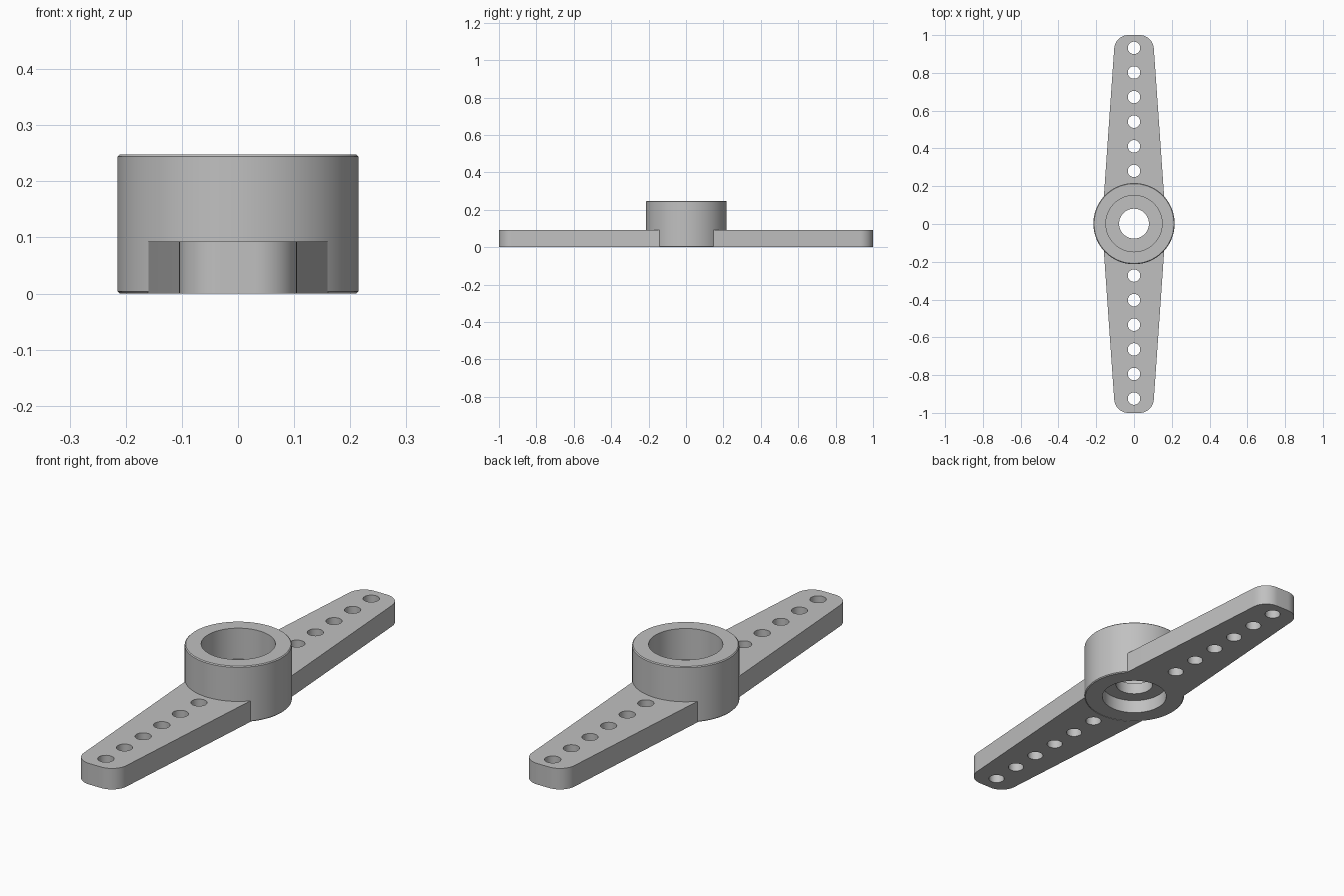
import bpy, bmesh
from math import sin, cos, pi, radians, asin

if "Cube" in bpy.data.objects:
    bpy.data.objects.remove(bpy.data.objects["Cube"], do_unlink=True)

HUB_R, HUB_H, ARM_H = 0.215, 0.248, 0.093
CENTRE_Y = 0.004

grey = bpy.data.materials.new("light grey plastic")
grey.use_nodes = True
grey.diffuse_color = (0.53, 0.53, 0.53, 1)
grey.node_tree.nodes["Principled BSDF"].inputs["Base Color"].default_value = (0.53, 0.53, 0.53, 1)


def finish(obj):
    """Clean the mesh, set the colour and smooth the round walls."""
    bm = bmesh.new()
    bm.from_mesh(obj.data)
    bmesh.ops.remove_doubles(bm, verts=bm.verts, dist=1e-5)
    bmesh.ops.recalc_face_normals(bm, faces=bm.faces)
    bm.to_mesh(obj.data)
    bm.free()
    obj.data.materials.clear()
    obj.data.materials.append(grey)
    bpy.ops.object.select_all(action='DESELECT')
    obj.select_set(True)
    bpy.context.view_layer.objects.active = obj
    bpy.ops.object.shade_smooth_by_angle(angle=radians(30))


def arc(cx, cy, r, start, end, steps):
    angles = [start + (end - start) * i / steps for i in range(steps + 1)]
    return [(cx + r * cos(a), cy + r * sin(a)) for a in angles]


def add_loop(curve, points):
    spline = curve.splines.new('POLY')
    spline.points.add(len(points) - 1)
    for p, (x, y) in zip(spline.points, points):
        p.co = (x, y, 0, 1)
    spline.use_cyclic_u = True


def make_arm(name, side):
    """Tapered arm with rounded tip, hub-shaped root and a row of holes."""
    root = HUB_R - 0.003
    reach = asin(0.16 / root)
    right = arc(0.03, 0.925, 0.075, radians(4), pi / 2, 14)
    left = [(-x, y) for x, y in reversed(right)]
    inner = arc(0, 0, root, pi / 2 + reach, pi / 2 - reach, 24)
    outline = right + left + inner

    curve = bpy.data.curves.new(name, 'CURVE')
    curve.dimensions = '2D'
    curve.fill_mode = 'BOTH'
    curve.extrude = ARM_H / 2
    add_loop(curve, [(x, y * side) for x, y in outline])
    for i in range(6):
        hole_y = (0.277 + 0.1303 * i) * side + CENTRE_Y
        add_loop(curve, arc(0, hole_y, 0.033, 0, 2 * pi, 32)[:-1])

    # Turn the curve into a plain mesh standing on the ground
    temp = bpy.data.objects.new(name + "_outline", curve)
    bpy.context.collection.objects.link(temp)
    bpy.context.view_layer.update()
    graph = bpy.context.evaluated_depsgraph_get()
    mesh = bpy.data.meshes.new_from_object(temp.evaluated_get(graph))
    bpy.data.objects.remove(temp, do_unlink=True)
    for v in mesh.vertices:
        v.co.z += ARM_H / 2
    arm = bpy.data.objects.new(name, mesh)
    bpy.context.collection.objects.link(arm)
    finish(arm)


def make_hub():
    """Turned hub: top socket, bottom recess and a web with a screw hole."""
    e = 0.004
    profile = [(0.079, 0.06), (0.138, 0.06), (0.138, 0), (HUB_R - e, 0),
               (HUB_R, e), (HUB_R, HUB_H - e), (HUB_R - e, HUB_H),
               (0.149, HUB_H), (0.149, 0.111), (0.079, 0.111)]
    bm = bmesh.new()
    verts = [bm.verts.new((r, 0, z)) for r, z in profile]
    edges = [bm.edges.new((v, verts[i - 1])) for i, v in enumerate(verts)]
    bmesh.ops.spin(bm, geom=verts + edges, cent=(0, 0, 0), axis=(0, 0, 1),
                   angle=2 * pi, steps=96, use_merge=True)
    mesh = bpy.data.meshes.new("hub")
    bm.to_mesh(mesh)
    bm.free()
    hub = bpy.data.objects.new("hub", mesh)
    hub.location.y = CENTRE_Y / 2
    bpy.context.collection.objects.link(hub)
    finish(hub)


make_hub()
make_arm("front_arm", -1)
make_arm("back_arm", 1)
